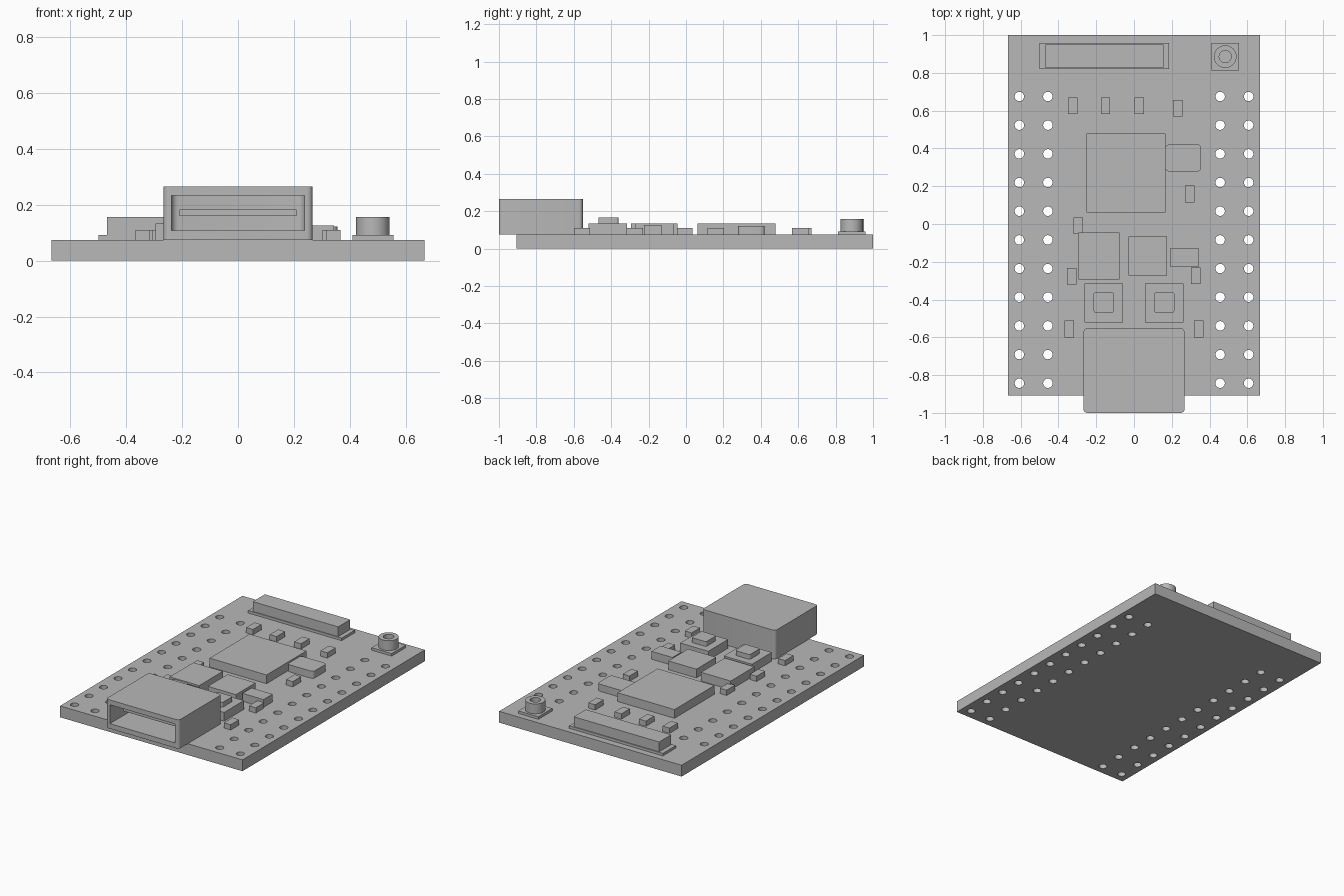
import bpy, bmesh, math
from mathutils import Matrix, Vector

cube = bpy.data.objects.get("Cube")
if cube:
    bpy.data.objects.remove(cube, do_unlink=True)

grey = bpy.data.materials.new("plain_grey")
grey.use_nodes = True
colour = (0.48, 0.48, 0.48, 1)
grey.diffuse_color = colour
grey.node_tree.nodes["Principled BSDF"].inputs["Base Color"].default_value = colour

TOP = 0.075    # board surface
PAD = 0.092    # top of connector bases
CHIP = 0.133


def finish(name, bm):
    bmesh.ops.recalc_face_normals(bm, faces=bm.faces)
    mesh = bpy.data.meshes.new(name)
    bm.to_mesh(mesh)
    bm.free()
    mesh.materials.append(grey)
    obj = bpy.data.objects.new(name, mesh)
    bpy.context.collection.objects.link(obj)
    return obj


def smooth(obj):
    bpy.ops.object.select_all(action='DESELECT')
    obj.select_set(True)
    bpy.context.view_layer.objects.active = obj
    bpy.ops.object.shade_smooth_by_angle(angle=math.radians(35))


def box(name, x, y, z, radius=0):
    """Box from (min, max) pairs, with optional rounded upright edges."""
    bm = bmesh.new()
    size = [b - a for a, b in (x, y, z)]
    mid = [(a + b) / 2 for a, b in (x, y, z)]
    bmesh.ops.create_cube(bm, size=1, matrix=Matrix.Translation(mid) @ Matrix.Diagonal((*size, 1)))
    if radius:
        upright = [e for e in bm.edges
                   if abs((e.verts[0].co - e.verts[1].co).z) > size[2] * 0.9]
        bmesh.ops.bevel(bm, geom=upright, offset=radius, segments=5,
                        profile=0.5, affect='EDGES')
    obj = finish(name, bm)
    if radius:
        smooth(obj)
    return obj


def block(name, cx, cy, w, d, top, bottom=TOP, radius=0):
    """Box from a centre, plan size and heights."""
    return box(name, (cx - w / 2, cx + w / 2), (cy - d / 2, cy + d / 2),
               (bottom, top), radius)


def cylinders(name, centres, radius, z0, z1, sides):
    bm = bmesh.new()
    for cx, cy in centres:
        bmesh.ops.create_cone(bm, cap_ends=True, segments=sides, radius1=radius,
                              radius2=radius, depth=z1 - z0,
                              matrix=Matrix.Translation((cx, cy, (z0 + z1) / 2)))
    return finish(name, bm)


def cut(obj, cutter):
    """Subtract the cutter, then discard it."""
    mod = obj.modifiers.new("cut", 'BOOLEAN')
    mod.operation = 'DIFFERENCE'
    mod.solver = 'EXACT'
    mod.object = cutter
    cutter.hide_render = True
    bpy.ops.object.select_all(action='DESELECT')
    obj.select_set(True)
    bpy.context.view_layer.objects.active = obj
    bpy.ops.object.modifier_apply(modifier=mod.name)
    bpy.data.objects.remove(cutter, do_unlink=True)
    smooth(obj)


# Board with two double columns of pin holes
board = box("circuit_board", (-0.668, 0.668), (-0.907, 1), (0, TOP))
holes = [(x, 0.675 - 0.1518 * row)
         for x in (-0.607, -0.456, 0.456, 0.607) for row in range(11)]
cut(board, cylinders("pin_hole_cutter", holes, 0.025, -0.05, 0.15, 24))

# Cable socket at the front with a hollow mouth and a tongue inside
socket = box("socket_shell", (-0.267, 0.267), (-1, -0.552), (TOP, 0.265), 0.02)
cut(socket, box("socket_cutter", (-0.238, 0.238), (-1.1, -0.6), (0.108, 0.233), 0.025))
box("socket_tongue", (-0.21, 0.21), (-0.9, -0.59), (0.161, 0.183))

# Flat ribbon connector at the back
box("ribbon_connector_base", (-0.5, 0.185), (0.82, 0.957), (TOP, PAD))
box("ribbon_connector_body", (-0.469, 0.156), (0.825, 0.951), (PAD, 0.157))

# Round antenna connector
AX, AY = 0.483, 0.886
block("antenna_base", AX, AY, 0.147, 0.147, PAD)
ring = cylinders("antenna_ring", [(AX, AY)], 0.06, PAD, 0.157, 40)
cut(ring, cylinders("antenna_cutter", [(AX, AY)], 0.032, 0.08, 0.2, 32))

# Chips
box("main_chip", (-0.251, 0.166), (0.061, 0.479), (TOP, CHIP))
box("memory_chip", (-0.295, -0.078), (-0.294, -0.046), (TOP, CHIP))
box("power_chip", (-0.03, 0.176), (-0.273, -0.066), (TOP, CHIP))
box("diode", (0.19, 0.344), (-0.225, -0.13), (TOP, 0.127))
box("crystal", (0.166, 0.356), (0.278, 0.421), (TOP, 0.122), 0.02)

# Push buttons
for side, x in (("right", -0.16), ("left", 0.16)):
    block(side + "_button_base", x, -0.418, 0.206, 0.206, CHIP)
    block(side + "_button_cap", x, -0.415, 0.108, 0.108, 0.165, CHIP, 0.012)

# Small surface components
spots = [(-0.324, 0.627), (-0.151, 0.627), (0.028, 0.627), (0.231, 0.612),
         (0.296, 0.159), (-0.296, -0.01), (-0.33, -0.276), (0.327, -0.273),
         (-0.342, -0.556), (0.342, -0.556)]
for i, (x, y) in enumerate(spots, 1):
    block(f"capacitor_{i}", x, y, 0.05, 0.088, 0.11)
